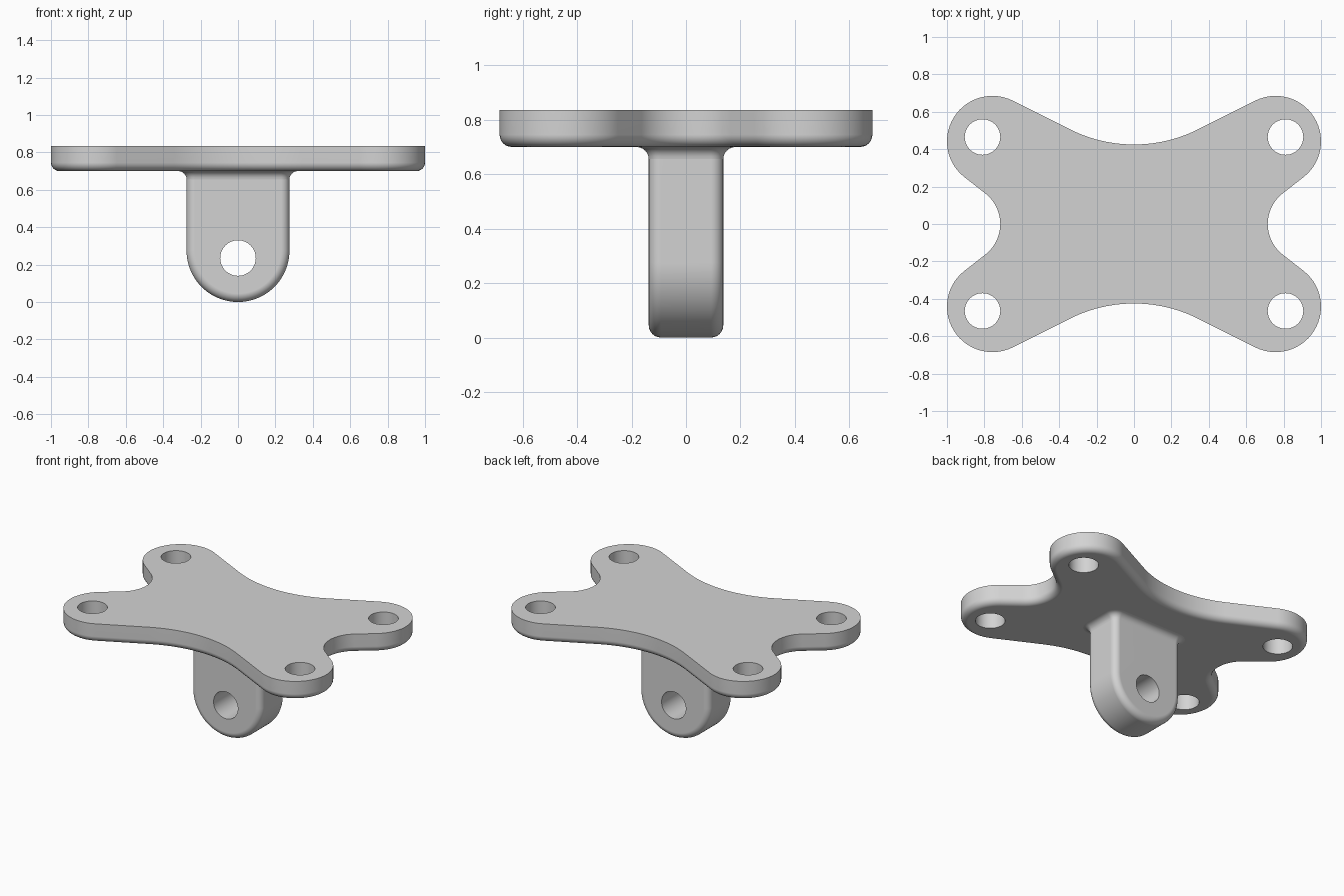
import bpy
import bmesh
from math import sin, cos, pi, radians

cube = bpy.data.objects.get("Cube")
if cube:
    bpy.data.objects.remove(cube, do_unlink=True)

FILLET = 0.045
PLATE_BOTTOM, PLATE_TOP = 0.70, 0.835
LUG_X, LUG_Y = 0.275, 0.137
HOLE_R = 0.095
STEPS = [radians(90 * i / 6) for i in range(7)]

grey = bpy.data.materials.new("light grey")
grey.use_nodes = True
colour = (0.65, 0.65, 0.65, 1)
grey.diffuse_color = colour
grey.node_tree.nodes["Principled BSDF"].inputs["Base Color"].default_value = colour


def arc(cx, cy, r, start, end, n, side=1):
    """Arc points with outward normals; side -1 for hollow arcs."""
    angles = [radians(start + (end - start) * i / n) for i in range(n + 1)]
    return [(cx + r * cos(a), cy + r * sin(a), side * cos(a), side * sin(a)) for a in angles]


def mirror_outline(quarter):
    """Complete a quarter outline that runs from the y axis to the x axis."""
    half = quarter + [(x, -y, u, -v) for x, y, u, v in quarter[-2::-1]]
    return half + [(-x, y, -u, v) for x, y, u, v in half[-2:0:-1]]


def inset(outline, amount):
    return [(x - u * amount, y - v * amount) for x, y, u, v in outline]


def finish(obj):
    bpy.ops.object.select_all(action='DESELECT')
    obj.select_set(True)
    bpy.context.view_layer.objects.active = obj
    bpy.ops.object.shade_smooth_by_angle(angle=radians(35))
    mod = obj.modifiers.new("even shading", 'WEIGHTED_NORMAL')
    mod.keep_sharp = True


def loft(name, rings):
    """Skin a stack of equal rings and cap both ends."""
    bm = bmesh.new()
    loops = [[bm.verts.new(p) for p in ring] for ring in rings]
    for low, high in zip(loops, loops[1:]):
        for i in range(len(low)):
            bm.faces.new((low[i - 1], low[i], high[i], high[i - 1]))
    bm.faces.new(loops[0])
    bm.faces.new(loops[-1])
    bmesh.ops.recalc_face_normals(bm, faces=bm.faces)
    mesh = bpy.data.meshes.new(name)
    bm.to_mesh(mesh)
    bm.free()
    mesh.materials.append(grey)
    obj = bpy.data.objects.new(name, mesh)
    bpy.context.collection.objects.link(obj)
    return obj


def drill(obj, location, rotation=(0, 0, 0)):
    bpy.ops.mesh.primitive_cylinder_add(vertices=48, radius=HOLE_R, depth=0.6,
                                        location=location, rotation=rotation)
    cutter = bpy.context.object
    cutter.hide_render = True
    mod = obj.modifiers.new("hole", 'BOOLEAN')
    mod.operation = 'DIFFERENCE'
    mod.solver = 'EXACT'
    mod.object = cutter
    bpy.context.view_layer.objects.active = obj
    bpy.ops.object.modifier_apply(modifier=mod.name)
    bpy.data.objects.remove(cutter, do_unlink=True)


# Mounting plate: four round ears joined by hollow sides, lower rim rounded
LONG_T, SHORT_T = 26.6, 38
outline = mirror_outline(
    arc(0, 0.425 + 0.763, 0.763, -90, -90 + LONG_T, 10, -1)
    + arc(0.757, 0.442, 0.243, 90 + LONG_T, SHORT_T - 90, 28)
    + arc(0.715 + 0.207, 0, 0.207, 90 + SHORT_T, 180, 10, -1))
levels = [(FILLET * (1 - sin(a)), PLATE_BOTTOM + FILLET * (1 - cos(a))) for a in STEPS]
levels.append((0, PLATE_TOP))
plate = loft("mounting_plate", [[(x, y, z) for x, y in inset(outline, o)] for o, z in levels])
for sx in (-1, 1):
    for sy in (-1, 1):
        drill(plate, (sx * 0.81, sy * 0.465, PLATE_TOP - 0.06))
finish(plate)

# Hanging lug: round-ended tongue with softened edges, top sunk into the plate
tongue = ([(-LUG_X, 0.77, -1, 0)]
          + arc(0, LUG_X, LUG_X, 180, 360, 40)
          + [(LUG_X, 0.77, 1, 0)])
front = [(FILLET * (1 - sin(a)), -(LUG_Y - FILLET) - FILLET * cos(a)) for a in STEPS]
slices = front + [(o, -y) for o, y in reversed(front)]
lug = loft("hanging_lug", [[(x, y, z) for x, z in inset(tongue, o)] for o, y in slices])
drill(lug, (0, 0, 0.235), (pi / 2, 0, 0))
finish(lug)

# Collar: hollow fillet blending the lug into the plate
corner = arc(LUG_X - FILLET, LUG_Y - FILLET, FILLET, 90, 0, 8)
section = mirror_outline([(0, LUG_Y, 0, 1)] + corner + [(LUG_X, 0, 1, 0)])
flare = [(-FILLET * (1 - cos(a)), PLATE_BOTTOM - FILLET * (1 - sin(a))) for a in STEPS]
flare.append((-FILLET, PLATE_BOTTOM + 0.01))
collar = loft("lug_collar", [[(x, y, z) for x, y in inset(section, o)] for o, z in flare])
finish(collar)
